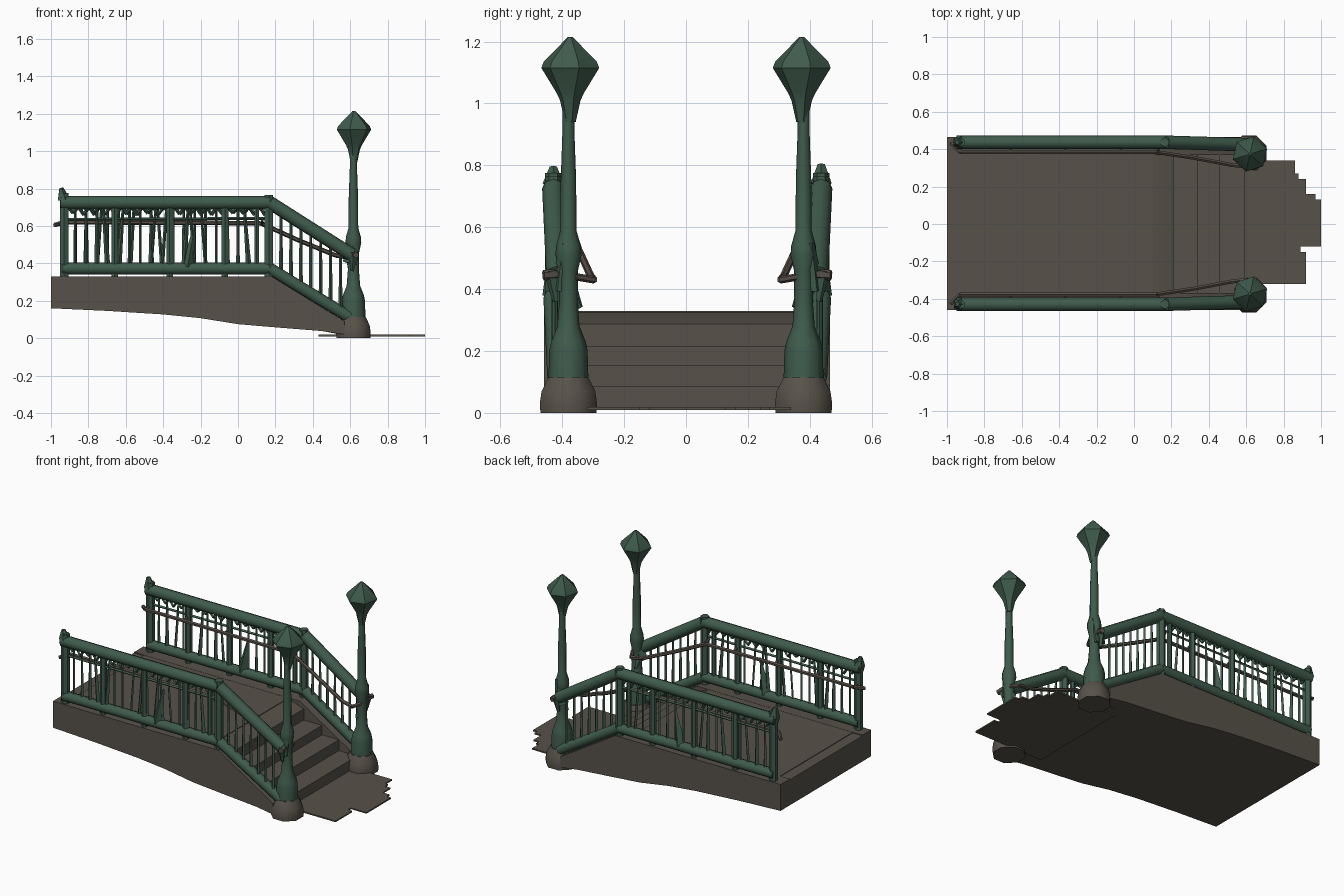
import bpy, bmesh, math, random
from mathutils import Vector

random.seed(4)
cube = bpy.data.objects.get("Cube")
if cube:
    bpy.data.objects.remove(cube)


def material(name, rgb):
    m = bpy.data.materials.new(name)
    m.use_nodes = True
    m.diffuse_color = (*rgb, 1)
    m.node_tree.nodes["Principled BSDF"].inputs["Base Color"].default_value = (*rgb, 1)
    return m


STONE = material("brown stone", (0.096, 0.084, 0.067))
GREEN = material("green iron", (0.05, 0.105, 0.073))
BRONZE = material("brown handrail", (0.095, 0.076, 0.062))


def finish(name, bm, mat, smooth=40):
    bmesh.ops.recalc_face_normals(bm, faces=bm.faces)
    mesh = bpy.data.meshes.new(name)
    bm.to_mesh(mesh)
    bm.free()
    mesh.materials.append(mat)
    ob = bpy.data.objects.new(name, mesh)
    bpy.context.collection.objects.link(ob)
    if smooth:
        bpy.ops.object.select_all(action="DESELECT")
        ob.select_set(True)
        bpy.context.view_layer.objects.active = ob
        bpy.ops.object.shade_smooth_by_angle(angle=math.radians(smooth))
    return ob


def extrude(name, profile, offset, mat):
    """Closed 3D outline pushed along an offset vector."""
    bm = bmesh.new()
    face = bm.faces.new([bm.verts.new(p) for p in profile])
    moved = bmesh.ops.extrude_face_region(bm, geom=[face])["geom"]
    bmesh.ops.translate(bm, vec=offset, verts=[v for v in moved if isinstance(v, bmesh.types.BMVert)])
    return finish(name, bm, mat)


def rod(bm, a, b, r1, r2=None, sides=6):
    a, b = Vector(a), Vector(b)
    d = b - a
    new = bmesh.ops.create_cone(bm, cap_ends=True, segments=sides, radius1=r1,
                                radius2=r1 if r2 is None else r2, depth=d.length)["verts"]
    bmesh.ops.transform(bm, verts=new, matrix=d.to_track_quat("Z", "Y").to_matrix().to_4x4())
    bmesh.ops.translate(bm, verts=new, vec=(a + b) / 2)


def path(bm, pts, r, sides=6):
    for a, b in zip(pts, pts[1:]):
        rod(bm, a, b, r, sides=sides)


def lathe(name, rings, centre, sides, mat, turn=0.0, smooth=60):
    bm = bmesh.new()
    loops = []
    for r, z in rings:
        loops.append([bm.verts.new((centre[0] + r * math.cos(turn + math.tau * i / sides),
                                    centre[1] + r * math.sin(turn + math.tau * i / sides), z))
                      for i in range(sides)])
    for lo, hi in zip(loops, loops[1:]):
        for i in range(sides):
            j = (i + 1) % sides
            bm.faces.new((lo[i], lo[j], hi[j], hi[i]))
    bm.faces.new(loops[0])
    bm.faces.new(loops[-1])
    return finish(name, bm, mat, smooth)


# Deck and steps, with an arched underside
arch = [(0.45, 0.038), (0.2, 0.058), (0.0, 0.075), (-0.2, 0.107), (-0.4, 0.127), (-0.7, 0.146), (-1, 0.16)]
steps = [(-1, 0.325), (0.1, 0.325), (0.21, 0.287)]
for x, z, run in ((0.21, 0.216, 0.13), (0.34, 0.155, 0.12), (0.46, 0.085, 0.13)):
    steps += [(x, z), (x + run, z)]
steps.append((0.59, 0.012))
W = 0.37
extrude("deck_and_steps", [(x, -W, z) for x, z in steps + arch], (0, 2 * W, 0), STONE)
extrude("deck_paving", [(-0.93, -W, 0.324), (0.1, -W, 0.324), (0.1, -W, 0.329), (-0.93, -W, 0.329)],
        (0, 2 * W, 0), STONE)

# Ragged landing slab
edge = [(0.43, 0.34), (0.86, 0.34), (0.86, 0.27), (0.88, 0.27), (0.88, 0.24), (0.92, 0.24),
        (0.92, 0.16), (0.97, 0.16), (0.97, 0.13), (1, 0.13), (1, -0.12), (0.89, -0.12),
        (0.89, -0.15), (0.92, -0.15), (0.92, -0.32), (0.43, -0.32)]
extrude("landing_slab", [(x, y, 0.01) for x, y in edge], (0, 0, 0.009), STONE)


def slope(x, top):
    """Rail height at x: level over the deck, falling beside the steps."""
    return top - max(0, x - 0.17) * 0.635


for side, label in ((1, "left"), (-1, "right")):
    # The left railing sits slightly further out
    out = 0.004 * side

    def at(x, z, y=0.433):
        return (x, side * y + 0.004, z)

    # Side wall
    wall = [(-1, 0.33), (0.18, 0.33), (0.57, 0.09), (0.57, 0.02)] + arch
    extrude(label + "_side_wall", [(x, side * W, z) for x, z in wall],
            (0, side * 0.092 + 0.003, 0), STONE)

    # Lamp post
    centre = (0.617, side * 0.38)
    lathe(label + "_post_footing", [(0.098, 0), (0.1, 0.03), (0.094, 0.07), (0.07, 0.115)],
          centre, 8, STONE, math.pi / 8)
    lathe(label + "_lamp_post",
          [(0.066, 0.09), (0.064, 0.13), (0.062, 0.2), (0.056, 0.23), (0.036, 0.28), (0.03, 0.36),
           (0.031, 0.46), (0.042, 0.51), (0.04, 0.54), (0.026, 0.59), (0.025, 0.75),
           (0.019, 0.92), (0.02, 1.0)], centre, 8, GREEN)
    lathe(label + "_lantern", [(0.018, 0.94), (0.034, 1.01), (0.046, 1.035), (0.096, 1.115),
                               (0.088, 1.135), (0.008, 1.215)],
          (0.62, side * 0.374), 6, GREEN, 0.3, 30)

    # Main rails
    bm = bmesh.new()
    path(bm, [at(-0.95, 0.725), at(0.17, 0.725), at(0.61, 0.445, 0.42)], 0.036, 8)
    path(bm, [at(-0.94, 0.372), at(0.17, 0.372), at(0.6, 0.11, 0.42)], 0.032, 8)
    finish(label + "_main_rails", bm, GREEN, 60)

    # Thick posts
    bm = bmesh.new()
    rod(bm, at(-0.93, 0.33), at(-0.93, 0.775), 0.026)
    rod(bm, at(-0.935, 0.74), at(-0.945, 0.8 + out), 0.036, 0.012, 5)
    rod(bm, at(0.165, 0.33), at(0.165, 0.765), 0.026)
    for x in (-0.66, -0.365, -0.07):
        rod(bm, at(x, 0.33), at(x, 0.72), 0.02)
    rod(bm, at(0.1, 0.37), at(0.1, 0.72), 0.014)
    finish(label + "_rail_posts", bm, GREEN)

    # Thin balusters, a few leaning
    bm = bmesh.new()
    for i in range(17):
        x = -0.87 + i * 0.058
        lean = random.choice((0, 0, 0, 0.025, -0.025))
        rod(bm, at(x, 0.37), at(x + lean, 0.71), random.choice((0.007, 0.01, 0.015)), 0.007, 4)
    for i in range(7):
        x = 0.23 + i * 0.053
        rod(bm, at(x, slope(x, 0.37), 0.428), at(x, slope(x, 0.72), 0.428), 0.011, 0.007, 4)
    rod(bm, at(-0.27, 0.38), at(-0.23, 0.6), 0.035, 0.006, 4)
    finish(label + "_balusters", bm, GREEN, 0)

    # Frieze under the top rail: thin bar and hanging scallops
    bm = bmesh.new()
    rod(bm, at(-0.95, 0.635), at(0.15, 0.64), 0.008, sides=4)
    for i in range(19):
        x = -0.91 + i * 0.057
        z = random.uniform(0.655, 0.675)
        path(bm, [at(x, 0.7), at(x + 0.028, z), at(x + 0.057, 0.7)], 0.008, 4)
    finish(label + "_frieze", bm, GREEN, 0)

    # Inner handrail with brackets, bending in beside the steps
    bm = bmesh.new()
    path(bm, [at(-0.98, 0.605, 0.43), at(-0.93, 0.62, 0.38), at(0.12, 0.615, 0.38),
              at(0.32, 0.525, 0.35), at(0.52, 0.443, 0.312), at(0.6, 0.43, 0.302),
              at(0.63, 0.44, 0.36)], 0.012)
    path(bm, [at(0.61, 0.45, 0.38), at(0.63, 0.445, 0.465)], 0.017)
    for x in (-0.93, -0.66, -0.365, -0.07, 0.13):
        rod(bm, at(x, 0.61, 0.38), at(x, 0.63, 0.43), 0.008)
    finish(label + "_handrail", bm, BRONZE)

    # Ornament where the rails meet the lamp post
    bm = bmesh.new()
    rod(bm, at(0.6, 0.4, 0.4), at(0.635, 0.55, 0.395), 0.042, 0.016, 5)
    rod(bm, at(0.6, 0.34, 0.345), at(0.61, 0.43, 0.395), 0.008, 0.033, 5)
    rod(bm, at(0.61, 0.36, 0.425), at(0.62, 0.46, 0.44), 0.01, 0.024, 5)
    finish(label + "_post_ornament", bm, GREEN, 0)
